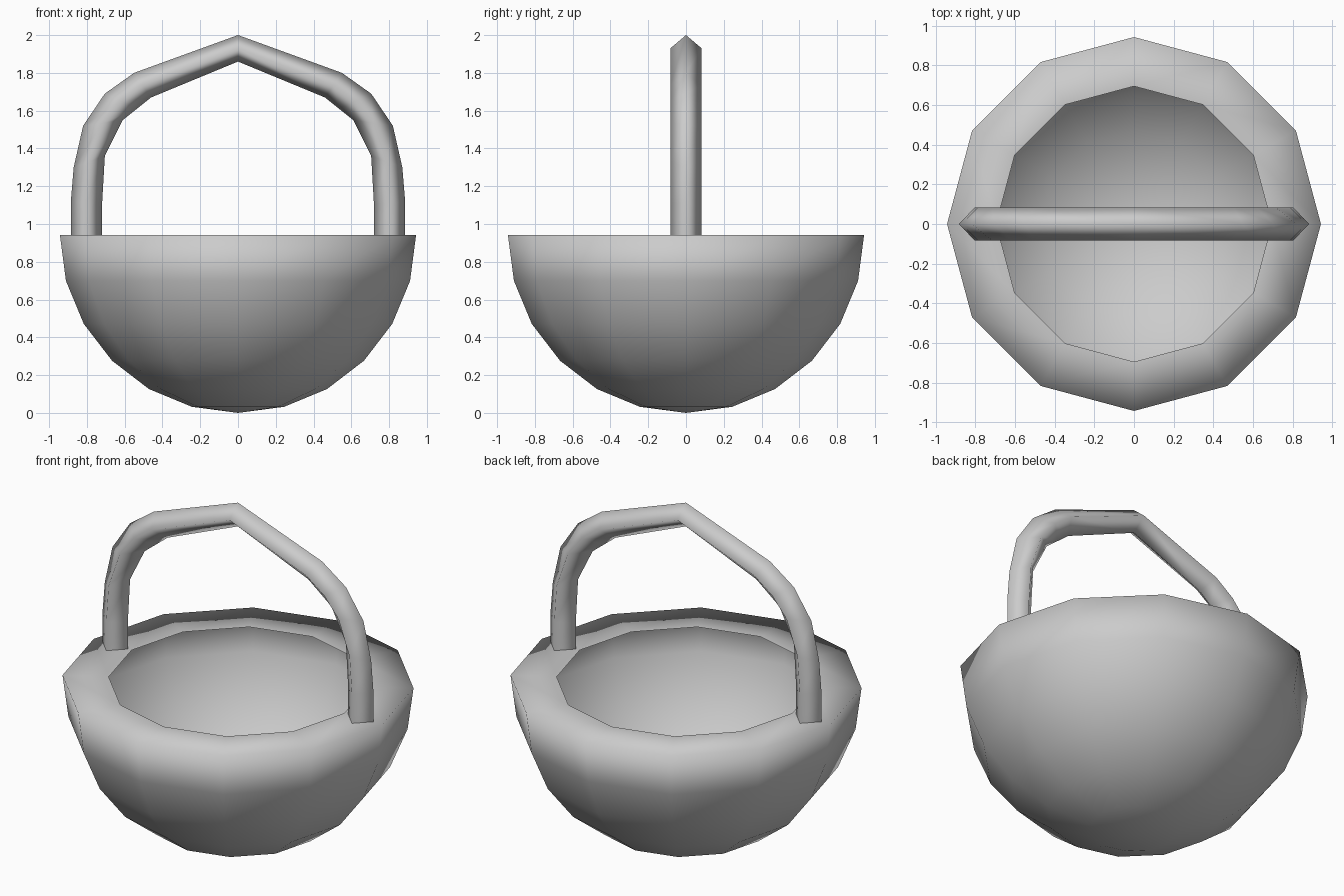
import bpy, bmesh, math

if "Cube" in bpy.data.objects:
    bpy.data.objects.remove(bpy.data.objects["Cube"])

SIDES = 12
RIM_Z = 0.943
RADIUS = 0.943


def make_object(name, bm):
    bmesh.ops.recalc_face_normals(bm, faces=bm.faces)
    for f in bm.faces:
        f.smooth = True
    mesh = bpy.data.meshes.new(name)
    bm.to_mesh(mesh)
    bm.free()
    obj = bpy.data.objects.new(name, mesh)
    bpy.context.collection.objects.link(obj)
    return obj


# Bowl: thin half-sphere shell with a wide flat rim turned inwards
profile = [(RADIUS * math.sin(math.radians(15 * i)),
            RIM_Z - RADIUS * math.cos(math.radians(15 * i))) for i in range(7)]
profile.append((0.695, RIM_Z))
bm = bmesh.new()
verts = [bm.verts.new((r, 0, z)) for r, z in profile]
edges = [bm.edges.new(pair) for pair in zip(verts, verts[1:])]
bmesh.ops.spin(bm, geom=verts + edges, cent=(0, 0, 0), axis=(0, 0, 1),
               angle=2 * math.pi, steps=SIDES, use_merge=True)
bmesh.ops.remove_doubles(bm, verts=bm.verts, dist=0.001)
make_object("basket_bowl", bm)

# Handle: diamond section along an arch; (x, z) of outer and inner edges
half_arch = [((0.885, 0.943), (0.72, 0.943)), ((0.885, 1.12), (0.72, 1.10)),
             ((0.87, 1.30), (0.705, 1.36)), ((0.82, 1.52), (0.61, 1.55)),
             ((0.705, 1.69), (0.535, 1.61)), ((0.55, 1.80), (0.46, 1.67)),
             ((0.0, 2.0), (0.0, 1.86))]
arch = half_arch + [((-xo, zo), (-xi, zi))
                    for (xo, zo), (xi, zi) in reversed(half_arch[:-1])]

bm = bmesh.new()
rings = []
for (xo, zo), (xi, zi) in arch:
    xm, zm = (xo + xi) / 2, (zo + zi) / 2
    rings.append([bm.verts.new(p) for p in
                  ((xo, 0, zo), (xm, 0.083, zm), (xi, 0, zi), (xm, -0.083, zm))])
for a, b in zip(rings, rings[1:]):
    for i in range(4):
        j = (i + 1) % 4
        bm.faces.new((a[i], a[j], b[j], b[i]))
make_object("basket_handle", bm)
